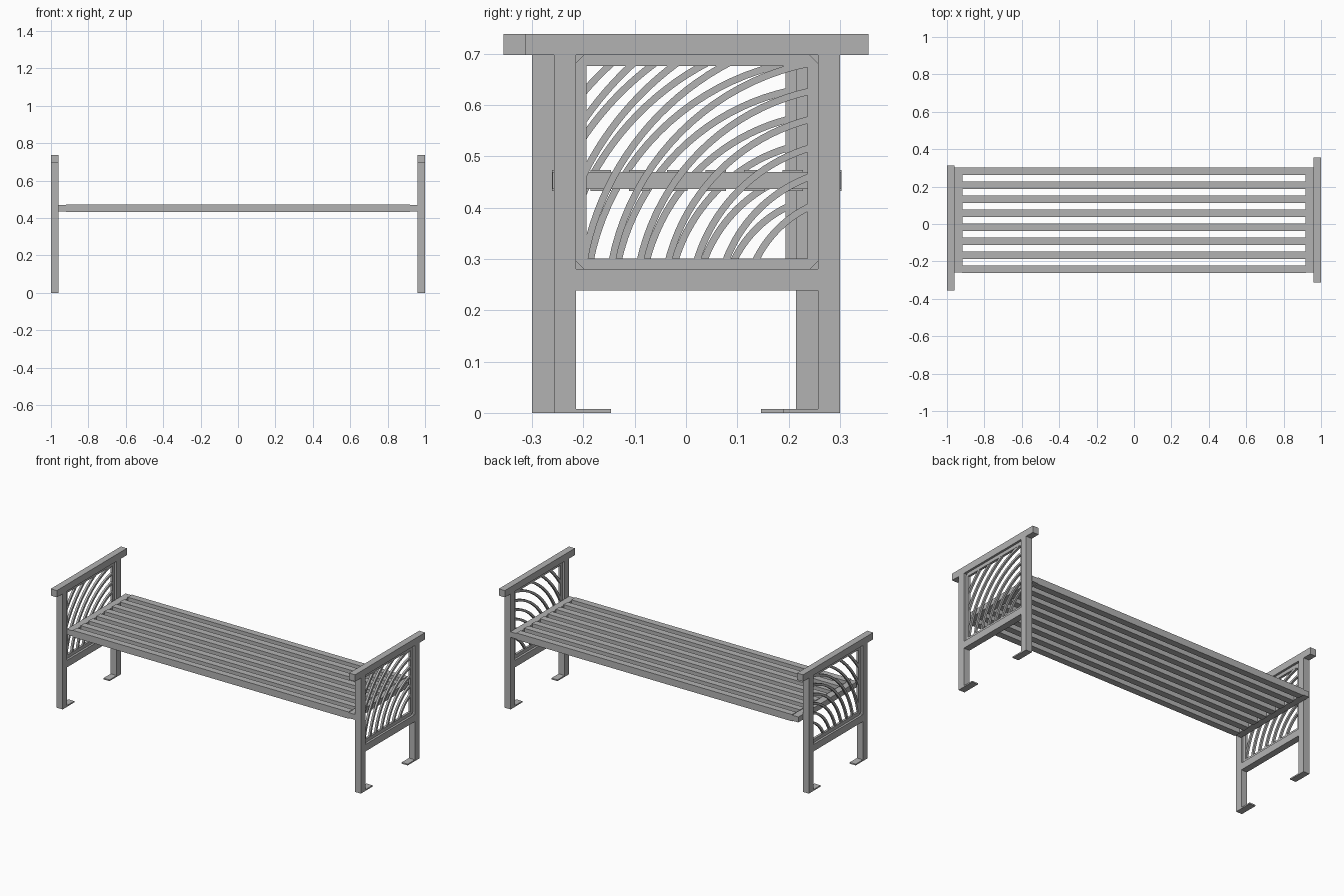
import bpy, bmesh, math

if "Cube" in bpy.data.objects:
    bpy.data.objects.remove(bpy.data.objects["Cube"])

grey = bpy.data.materials.new("grey_metal")
grey.use_nodes = True
colour = (0.45, 0.45, 0.45, 1)
grey.diffuse_color = colour
grey.node_tree.nodes["Principled BSDF"].inputs["Base Color"].default_value = colour


def finish(name, bm):
    bmesh.ops.recalc_face_normals(bm, faces=bm.faces)
    mesh = bpy.data.meshes.new(name)
    bm.to_mesh(mesh)
    bm.free()
    mesh.materials.append(grey)
    obj = bpy.data.objects.new(name, mesh)
    bpy.context.collection.objects.link(obj)
    return obj


def box(name, x, y, z):
    """Box from (min, max) ranges."""
    bm = bmesh.new()
    bmesh.ops.create_cube(bm, size=1)
    for v in bm.verts:
        v.co = [(a + b) / 2 + c * (b - a) for (a, b), c in zip((x, y, z), v.co)]
    return finish(name, bm)


def plate(name, points, faces, x0, x1):
    """Flat shape in the y-z plane, extruded along x."""
    bm = bmesh.new()
    verts = [bm.verts.new((x0, y, z)) for y, z in points]
    for f in faces:
        bm.faces.new([verts[i] for i in f])
    ext = bmesh.ops.extrude_face_region(bm, geom=bm.faces[:])
    for v in ext["geom"]:
        if isinstance(v, bmesh.types.BMVert):
            v.co.x = x1
    return finish(name, bm)


# Main dimensions of one end frame, centred on its own y
HALF, POST, WIDE = 0.2785, 0.0425, 0.04
RAIL_Z, ARM_Z, TOP = (0.238, 0.28), 0.697, 0.738
INNER = HALF - POST
RIM, CHAMFER = 0.021, 0.015
WIN_Y, WIN_Z0, WIN_Z1 = INNER - RIM, RAIL_Z[1] + RIM, ARM_Z - RIM


def arc_band(name, cy, cz, r_out, width, x0, x1, oy):
    """Curved bar kept within the panel window, ends sunk into the rim."""
    rm, sink, steps = r_out - width / 2, 0.008, 180
    angles = []
    for i in range(steps * 2 + 1):
        a = math.pi / 2 + math.pi / 2 * i / (steps * 2)
        y, z = cy + rm * math.cos(a), cz + rm * math.sin(a)
        if abs(y) < WIN_Y + sink and WIN_Z0 - sink < z < WIN_Z1 + sink:
            angles.append(a)
    n = 20
    points = []
    for i in range(n + 1):
        a = angles[0] + (angles[-1] - angles[0]) * i / n
        for r in (r_out, r_out - width):
            points.append((oy + cy + r * math.cos(a), cz + r * math.sin(a)))
    faces = [(2 * i, 2 * i + 1, 2 * i + 3, 2 * i + 2) for i in range(n)]
    plate(name, points, faces, x0, x1)


# The two ends are the same shape, staggered front to back
for side, sx, oy in (("left", 1, 0.0213), ("right", -1, -0.0213)):
    xs = tuple(sorted((sx * (1 - WIDE), sx)))
    xc = sum(xs) / 2

    # Posts and foot plates
    for place, sy in (("front", -1), ("back", 1)):
        ys = sorted((oy + sy * HALF, oy + sy * INNER))
        box(f"{side}_{place}_post", xs, ys, (0, ARM_Z))
        ys = sorted((oy + sy * (HALF - 0.111), oy + sy * INNER))
        box(f"{side}_{place}_foot", xs, ys, (0, 0.008))

    # Arm rest and lower rail
    box(f"{side}_arm_rest", xs, (oy - 0.334, oy + 0.334), (ARM_Z, TOP))
    box(f"{side}_lower_rail", xs, (oy - INNER, oy + INNER), RAIL_Z)

    # Panel rim with clipped outer corners
    y1, z0, z1, c = INNER - 0.0005, RAIL_Z[1], ARM_Z, CHAMFER
    outer = [(-y1 + c, z0), (y1 - c, z0), (y1, z0 + c), (y1, z1 - c),
             (y1 - c, z1), (-y1 + c, z1), (-y1, z1 - c), (-y1, z0 + c)]
    inner = [(-WIN_Y, WIN_Z0), (WIN_Y, WIN_Z0), (WIN_Y, WIN_Z1), (-WIN_Y, WIN_Z1)]
    faces = []
    for i in range(4):
        j = (i + 1) % 4
        faces.append((2 * i, 2 * i + 1, 8 + j, 8 + i))
        faces.append((2 * i + 1, (2 * i + 2) % 8, 8 + j))
    plate(f"{side}_panel_rim", [(y + oy, z) for y, z in outer + inner],
          faces, xc - 0.007, xc + 0.007)

    # Concentric curved bars of the panel
    for k in range(9):
        arc_band(f"{side}_panel_arc_{k + 1}", WIN_Y + 0.1, WIN_Z0 - 0.1,
                 0.229 + 0.0535 * k, 0.0135, xc - 0.006, xc + 0.006, oy)

    # Cross bar carrying the slats
    bar_x = sorted((sx * 0.917, sx * 0.961))
    box(f"{side}_seat_bar", bar_x, (-0.26, 0.302), (0.436, 0.469))

# Seat slats
for i in range(8):
    y = -0.261 + 0.0748 * i
    box(f"seat_slat_{i + 1}", (-0.92, 0.92), (y, y + 0.04), (0.432, 0.473))
